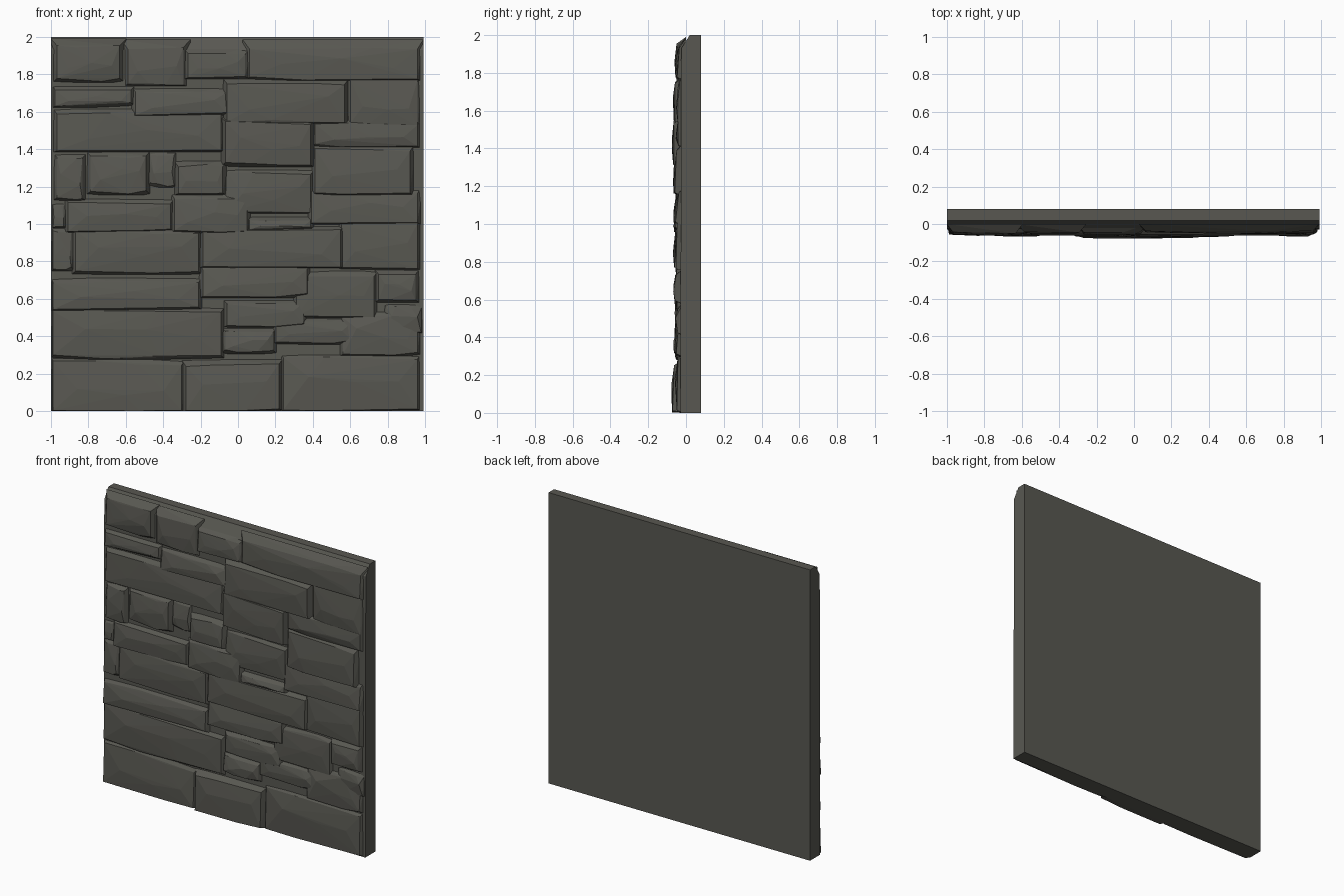
import bpy, bmesh, random
from mathutils import Vector

random.seed(7)

stone_mat = bpy.data.materials.new("dark warm grey stone")
stone_mat.diffuse_color = (0.098, 0.097, 0.083, 1)


def clamp(v, lo, hi):
    return max(lo, min(hi, v))


def hull_object(name, points):
    """Flat-faced convex solid through the given points."""
    bm = bmesh.new()
    for p in points:
        bm.verts.new(p)
    res = bmesh.ops.convex_hull(bm, input=bm.verts[:])
    loose = {g for g in res["geom_interior"] + res["geom_unused"]
             if isinstance(g, bmesh.types.BMVert)}
    bmesh.ops.delete(bm, geom=[v for v in loose if v.is_valid], context='VERTS')
    bmesh.ops.recalc_face_normals(bm, faces=bm.faces[:])
    mesh = bpy.data.meshes.new(name)
    bm.to_mesh(mesh)
    bm.free()
    mesh.materials.append(stone_mat)
    obj = bpy.data.objects.new(name, mesh)
    bpy.context.collection.objects.link(obj)
    return obj


def stone(name, x0, x1, z0, z1, depth):
    """Roughly hewn block: steep underside, sloping top, faceted face."""
    w, h = x1 - x0, z1 - z0
    pts = []

    def add(x, y, z):
        pts.append(Vector((clamp(x, -1, 0.99), clamp(y, -0.08, 0.08), clamp(z, 0, 1.99))))

    # foot of the block, spread to overlap its neighbours
    for x in (x0 - 0.025, x1 + 0.025):
        for z in (z0 - 0.012, z1 + 0.035):
            add(x, 0.0, z)
    # front outline, irregular along the long edges
    r = random.uniform
    for t in (0.0, 0.33, 0.68, 1.0):
        side = 0.012 * (1 if t == 0 else -1 if t == 1 else 0)
        jx = r(-0.06, 0.06) * w if 0 < t < 1 else 0
        x = x0 + t * w + side + jx
        add(x, -depth + r(-0.002, 0.010), z0 + r(0, 0.02))
        add(x, -depth + r(0.004, 0.018), z1 - r(0, 0.10) * h)
    # crest running across the face
    for t in (0.2, 0.55, 0.85):
        add(x0 + t * w, -depth - r(0, 0.006), z0 + h * r(0.3, 0.65))
    return hull_object(name, pts)


def course(label, stones):
    for i, s in enumerate(stones):
        stone(f"stone_course_{label}_{i + 1}", *s)


# backing slab with a sloping upper front edge
profile = [(0.08, 0), (0.08, 2), (0.02, 2), (-0.025, 1.93), (-0.03, 0)]
hull_object("backing_slab", [(x, y, z) for x in (-1, 0.99) for y, z in profile])

# stones, bottom course to top: left, right, bottom, top, projection
course("a", [(-1, -0.29, 0.0, 0.27, 0.057), (-0.29, 0.23, 0.0, 0.26, 0.073),
             (0.23, 0.97, 0.0, 0.29, 0.055)])
course("b", [(-1, -0.08, 0.28, 0.54, 0.056), (-0.08, 0.20, 0.31, 0.43, 0.062),
             (-0.07, 0.36, 0.45, 0.58, 0.055), (0.19, 0.62, 0.36, 0.48, 0.055),
             (0.55, 0.97, 0.30, 0.52, 0.053)])
course("c", [(-1, -0.2, 0.54, 0.70, 0.057), (-0.2, 0.38, 0.61, 0.77, 0.06),
             (0.3, 0.74, 0.50, 0.74, 0.05), (0.74, 0.96, 0.58, 0.74, 0.062),
             (0.78, 0.99, 0.42, 0.56, 0.05)])
course("d", [(-1, -0.88, 0.75, 0.97, 0.05), (-0.88, -0.2, 0.73, 0.97, 0.058),
             (-0.2, 0.56, 0.77, 0.97, 0.063), (0.54, 0.97, 0.76, 1.02, 0.052)])
course("e", [(-1, -0.92, 0.98, 1.1, 0.045), (-0.92, -0.35, 0.96, 1.12, 0.055),
             (-0.35, 0.06, 0.95, 1.15, 0.062), (0.05, 0.40, 0.97, 1.02, 0.064),
             (0.38, 0.97, 1.0, 1.18, 0.054)])
course("f", [(-0.98, -0.82, 1.13, 1.36, 0.055), (-0.80, -0.48, 1.16, 1.37, 0.062),
             (-0.48, -0.33, 1.20, 1.38, 0.045), (-0.33, -0.07, 1.16, 1.32, 0.065),
             (-0.07, 0.40, 1.06, 1.28, 0.05), (0.40, 0.93, 1.15, 1.41, 0.058)])
course("g", [(-0.98, -0.08, 1.39, 1.60, 0.058), (-0.08, 0.40, 1.31, 1.55, 0.072),
             (0.40, 0.97, 1.41, 1.54, 0.05)])
course("h", [(-0.99, -0.56, 1.63, 1.72, 0.053), (-0.56, -0.05, 1.58, 1.71, 0.057),
             (-0.07, 0.58, 1.54, 1.76, 0.066), (0.59, 0.97, 1.52, 1.77, 0.048)])
course("i", [(-0.98, -0.62, 1.76, 1.96, 0.055), (-0.60, -0.28, 1.74, 1.95, 0.05),
             (-0.28, 0.05, 1.78, 1.92, 0.055), (0.05, 0.97, 1.77, 1.95, 0.047)])
